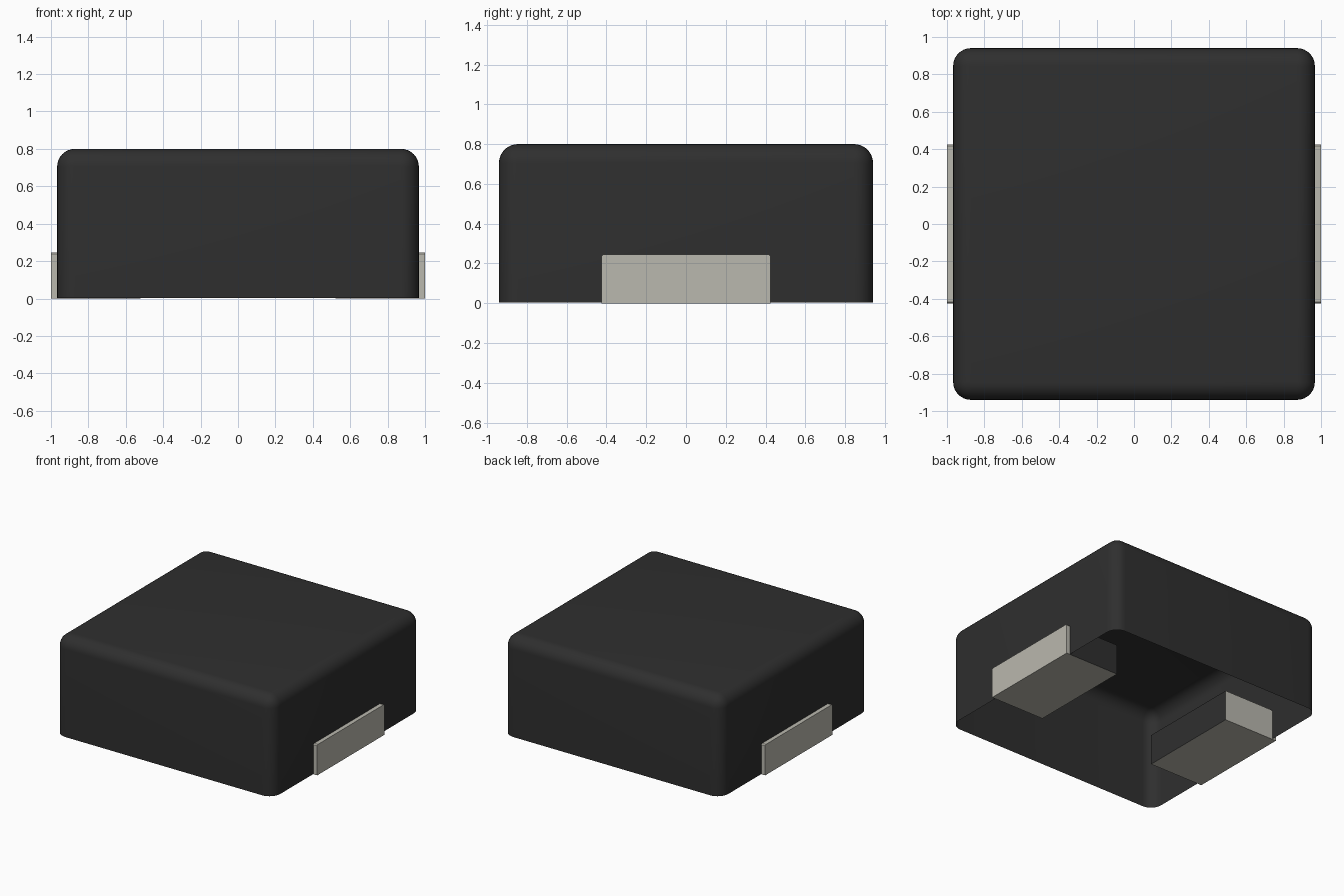
import bpy, bmesh
from mathutils import Matrix

cube = bpy.data.objects.get("Cube")
if cube:
    bpy.data.objects.remove(cube, do_unlink=True)


def material(name, rgb):
    m = bpy.data.materials.new(name)
    m.use_nodes = True
    m.diffuse_color = (*rgb, 1)
    m.node_tree.nodes["Principled BSDF"].inputs["Base Color"].default_value = (*rgb, 1)
    return m


BLACK = material("matte black", (0.028, 0.028, 0.028))
METAL = material("tinned metal", (0.49, 0.48, 0.425))


def box(lo, hi):
    """Bmesh box between two opposite corners."""
    bm = bmesh.new()
    size = [b - a for a, b in zip(lo, hi)]
    mid = [(a + b) / 2 for a, b in zip(lo, hi)]
    bmesh.ops.create_cube(bm, size=1, matrix=Matrix.Translation(mid) @ Matrix.Diagonal((*size, 1)))
    return bm


def finish(bm, name, mats):
    me = bpy.data.meshes.new(name)
    bm.normal_update()
    bm.to_mesh(me)
    bm.free()
    ob = bpy.data.objects.new(name, me)
    bpy.context.collection.objects.link(ob)
    for m in mats:
        me.materials.append(m)
    return ob


# Body: rounded shell, open underneath
BODY_X, BODY_Y, BASE, TOP = 0.967, 0.94, 0.003, 0.8
bm = box((-BODY_X, -BODY_Y, BASE), (BODY_X, BODY_Y, TOP))
round_edges = [e for e in bm.edges if any(v.co.z > BASE + 0.1 for v in e.verts)]
bmesh.ops.bevel(bm, geom=round_edges, offset=0.095, segments=8, profile=0.5, affect='EDGES')
bm.normal_update()
bottom = [f for f in bm.faces if f.normal.z < -0.9]
bmesh.ops.delete(bm, geom=bottom, context='FACES_ONLY')
body = finish(bm, "body_shell", [BLACK])
bpy.ops.object.select_all(action='DESELECT')
body.select_set(True)
bpy.context.view_layer.objects.active = body
bpy.ops.object.shade_smooth_by_angle(angle=0.7)

# Terminals: metal blocks whose inner end and one side are covered in body colour
for name, side in (("left_terminal", 1), ("right_terminal", -1)):
    bm = box((0.52, -0.425, 0), (1.0, 0.425, 0.245))
    # split where the block leaves the body
    bmesh.ops.bisect_plane(bm, geom=bm.verts[:] + bm.edges[:] + bm.faces[:],
                           plane_co=(BODY_X, 0, 0), plane_no=(1, 0, 0))
    # soften the outer upper corners
    corners = [e for e in bm.edges
               if all(v.co.z > 0.2 and v.co.x > 0.9 for v in e.verts)
               and abs(e.verts[0].co.x - e.verts[1].co.x) > 0.01]
    bmesh.ops.bevel(bm, geom=corners, offset=0.008, segments=1, affect='EDGES')
    bm.normal_update()
    for f in bm.faces:
        inside = f.calc_center_median().x < BODY_X
        covered = f.normal.x < -0.9 or f.normal.y > 0.9
        f.material_index = 1 if inside and covered else 0
    if side < 0:
        bmesh.ops.rotate(bm, verts=bm.verts, cent=(0, 0, 0),
                         matrix=Matrix.Rotation(3.14159265, 3, 'Z'))
    finish(bm, name, [METAL, BLACK])
